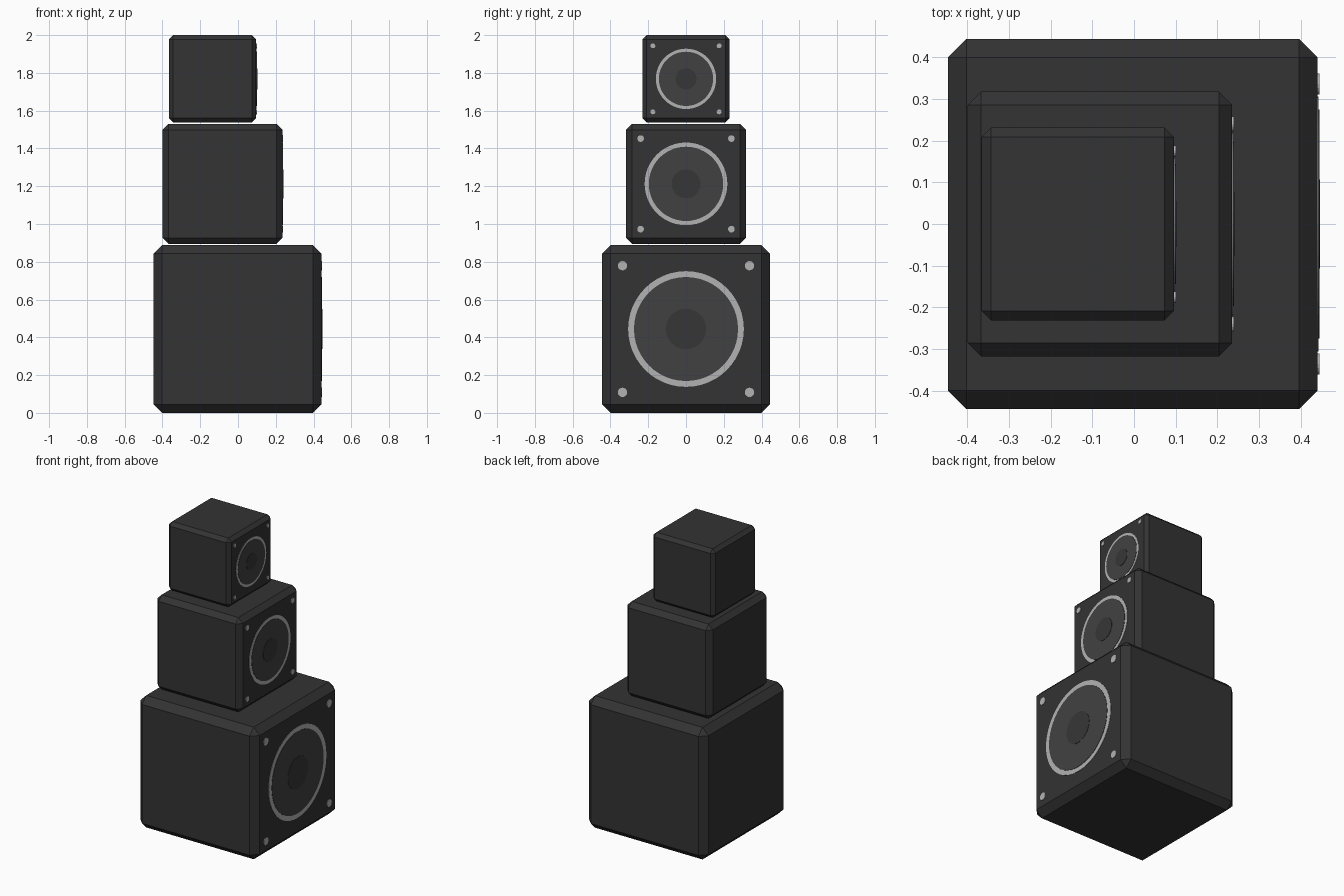
import bpy
from math import radians

if "Cube" in bpy.data.objects:
    bpy.data.objects.remove(bpy.data.objects["Cube"])


def material(name, v):
    m = bpy.data.materials.new(name)
    m.diffuse_color = (v, v, v, 1)
    m.use_nodes = True
    m.node_tree.nodes["Principled BSDF"].inputs["Base Color"].default_value = m.diffuse_color
    return m


BODY = material("dark_body", 0.033)
METAL = material("light_trim", 0.45)
CONE = material("cone_grey", 0.053)
DOME = material("dome_grey", 0.037)


def disc(name, x, y, z, radius, proud, mat, sides):
    # thin disc standing slightly proud of the +x face at x
    bpy.ops.mesh.primitive_cylinder_add(
        vertices=sides, radius=radius, depth=proud,
        location=(x + proud / 2, y, z), rotation=(0, radians(90), 0))
    ob = bpy.context.object
    ob.name = name
    ob.data.materials.append(mat)


def speaker(label, cx, z0, size):
    h = size / 2
    cz, face = z0 + h, cx + h
    # chamfered cabinet
    bpy.ops.mesh.primitive_cube_add(size=size, location=(cx, 0, cz))
    box = bpy.context.object
    box.name = label + "_cabinet"
    box.data.materials.append(BODY)
    bevel = box.modifiers.new("chamfer", 'BEVEL')
    bevel.width = size * 0.05
    bevel.segments = 1
    # driver: trim ring, cone, dust cap
    disc(label + "_trim_ring", face, 0, cz, h * 0.69, 0.002, METAL, 48)
    disc(label + "_cone", face, 0, cz, h * 0.62, 0.004, CONE, 48)
    disc(label + "_dust_cap", face, 0, cz, h * 0.241, 0.006, DOME, 32)
    # corner screws
    for sy in (-1, 1):
        for sz in (-1, 1):
            disc(label + "_screw", face, sy * h * 0.757, cz + sz * h * 0.755,
                 h * 0.056, 0.004, METAL, 16)


speaker("large", -0.003, 0.0, 0.888)
speaker("medium", -0.082, 0.895, 0.635)
speaker("small", -0.135, 1.537, 0.463)
